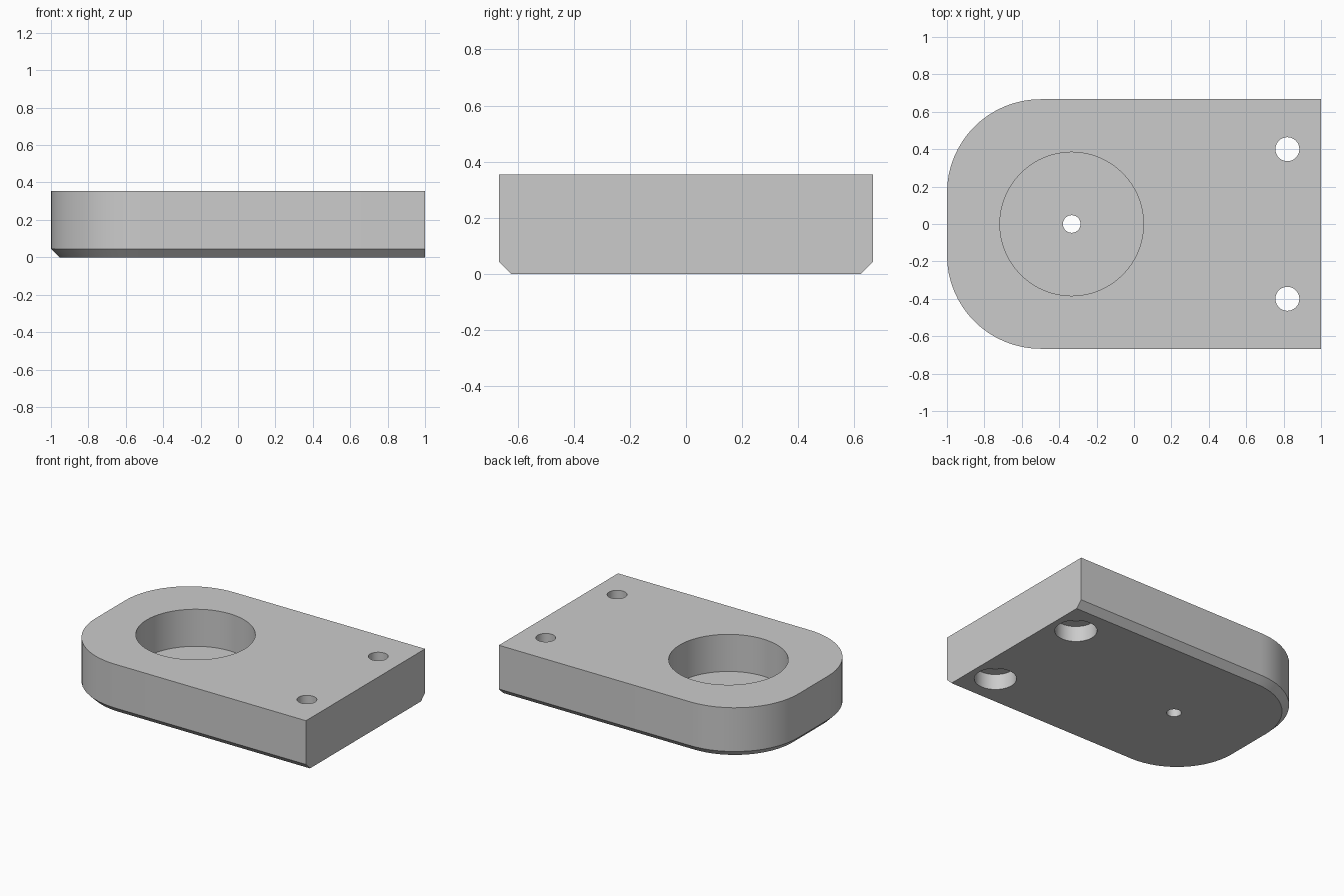
import bpy, bmesh
from math import pi, sin, cos, radians

cube = bpy.data.objects.get("Cube")
if cube:
    bpy.data.objects.remove(cube, do_unlink=True)

HALF_X, HALF_Y, HEIGHT = 1.0, 0.667, 0.355
CORNER, CHAMFER, ARC_STEPS = 0.5, 0.045, 16

grey = bpy.data.materials.new("plain grey")
grey.use_nodes = True
colour = (0.6, 0.6, 0.6, 1)
grey.diffuse_color = colour
grey.node_tree.nodes["Principled BSDF"].inputs["Base Color"].default_value = colour


def outline(inset):
    """Plate outline, square at the +x end and rounded at the -x end."""
    r = CORNER - inset
    cx, cy = -HALF_X + CORNER, HALF_Y - CORNER
    pts = [(HALF_X, -HALF_Y + inset), (HALF_X, HALF_Y - inset)]
    for side, start in ((1, pi / 2), (-1, pi)):
        for i in range(ARC_STEPS + 1):
            a = start + pi / 2 * i / ARC_STEPS
            pts.append((cx + r * cos(a), side * cy + r * sin(a)))
    return pts


def loft(name, rings):
    """Closed solid through matching rings of (points, height)."""
    bm = bmesh.new()
    loops = [[bm.verts.new((x, y, z)) for x, y in pts] for pts, z in rings]
    for low, high in zip(loops, loops[1:]):
        for i in range(len(low)):
            j = (i + 1) % len(low)
            bm.faces.new((low[i], low[j], high[j], high[i]))
    bm.faces.new(loops[0][::-1])
    bm.faces.new(loops[-1])
    bmesh.ops.recalc_face_normals(bm, faces=bm.faces)
    mesh = bpy.data.meshes.new(name)
    bm.to_mesh(mesh)
    bm.free()
    mesh.materials.append(grey)
    obj = bpy.data.objects.new(name, mesh)
    bpy.context.collection.objects.link(obj)
    return obj


def circle(x, y, r, n=64):
    return [(x + r * cos(2 * pi * i / n), y + r * sin(2 * pi * i / n)) for i in range(n)]


def bore(x, y, steps):
    """Stepped round cutter from (radius, height) pairs."""
    obj = loft("bore_cutter", [(circle(x, y, r), z) for r, z in steps])
    obj.hide_render = True
    return obj


# Plate with a chamfered lower edge on every side but the square end
plate = loft("mounting_plate", [(outline(CHAMFER), 0), (outline(0), CHAMFER),
                                (outline(0), HEIGHT)])

# Large pocket from above with a small drain hole through its floor
FLOOR, BELOW, ABOVE = 0.092, -0.1, HEIGHT + 0.1
cutters = [bore(-0.333, 0, [(0.047, BELOW), (0.047, FLOOR), (0.384, FLOOR), (0.384, ABOVE)])]

# Pair of bolt holes, widened from below
SEAT = 0.11
for side in (-1, 1):
    cutters.append(bore(0.82, side * 0.4, [(0.135, BELOW), (0.135, SEAT),
                                           (0.064, SEAT), (0.064, ABOVE)]))

bpy.ops.object.select_all(action='DESELECT')
bpy.context.view_layer.objects.active = plate
plate.select_set(True)
for cutter in cutters:
    cut = plate.modifiers.new("bore", 'BOOLEAN')
    cut.operation, cut.solver, cut.object = 'DIFFERENCE', 'EXACT', cutter
    bpy.ops.object.modifier_apply(modifier=cut.name)
    bpy.data.objects.remove(cutter, do_unlink=True)
bpy.ops.object.shade_smooth_by_angle(angle=radians(25))
